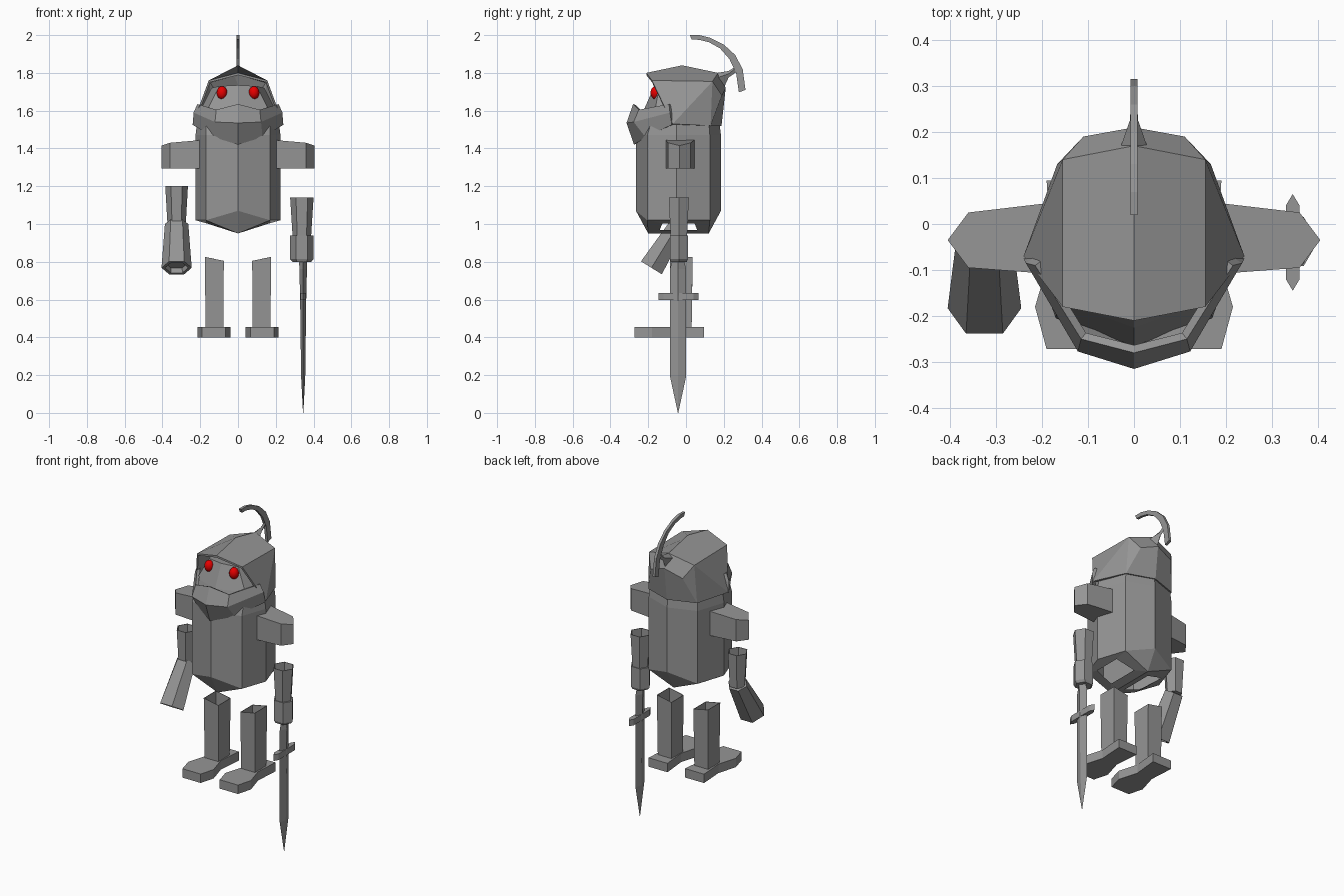
import bpy, bmesh, math
from mathutils import Vector

if "Cube" in bpy.data.objects:
    bpy.data.objects.remove(bpy.data.objects["Cube"])


def material(name, rgb):
    m = bpy.data.materials.new(name)
    m.diffuse_color = (*rgb, 1)
    m.use_nodes = True
    m.node_tree.nodes["Principled BSDF"].inputs["Base Color"].default_value = m.diffuse_color
    return m


STEEL = material("steel_grey", (0.3, 0.3, 0.3))
RED = material("eye_red", (0.8, 0.0, 0.0))


def build(name, verts, faces, mirror=False, shell=0, mat=STEEL):
    """Mesh from points and faces, optionally mirrored in x and thickened inwards."""
    bm = bmesh.new()
    vs = [bm.verts.new(v) for v in verts]
    for f in faces:
        bm.faces.new([vs[i] for i in f])
    if mirror:
        geom = bm.verts[:] + bm.edges[:] + bm.faces[:]
        bmesh.ops.mirror(bm, geom=geom, axis='X', merge_dist=0.001)
        bmesh.ops.remove_doubles(bm, verts=bm.verts[:], dist=0.001)
    bmesh.ops.recalc_face_normals(bm, faces=bm.faces[:])
    me = bpy.data.meshes.new(name)
    bm.to_mesh(me)
    bm.free()
    me.materials.append(mat)
    ob = bpy.data.objects.new(name, me)
    bpy.context.collection.objects.link(ob)
    if shell:
        mod = ob.modifiers.new("thickness", 'SOLIDIFY')
        mod.thickness, mod.offset = shell, -1
    return ob


def strips(rows, n, closed=True):
    """Quads joining consecutive rows of n points."""
    return [(r * n + i, r * n + (i + 1) % n, (r + 1) * n + (i + 1) % n, (r + 1) * n + i)
            for r in range(rows - 1) for i in range(n if closed else n - 1)]


def tube(name, start, end, rings, n=6, caps=(False, True), shell=0):
    """Faceted tube; each ring is (fraction along, radius in x, radius across)."""
    a, b = Vector(start), Vector(end)
    u = Vector((1, 0, 0))
    v = (b - a).normalized().cross(u)
    verts = []
    for t, ru, rv in rings:
        for i in range(n):
            w = 2 * math.pi * i / n
            k = rv / math.sin(math.pi / 3) if n == 6 else rv
            verts.append(a.lerp(b, t) + u * ru * math.cos(w) + v * k * math.sin(w))
    faces = strips(len(rings), n)
    if caps[0]:
        faces.append(tuple(range(n)))
    if caps[1]:
        faces.append(tuple(range(len(verts) - n, len(verts))))
    return build(name, verts, faces, shell=shell)


def prism(name, outline, z0, z1):
    """Plan outline pulled up from z0 to z1 (z1 may be one height per point)."""
    n = len(outline)
    tops = z1 if isinstance(z1, list) else [z1] * n
    verts = [(x, y, z0) for x, y in outline] + [(x, y, z) for (x, y), z in zip(outline, tops)]
    return build(name, verts, strips(2, n) + [tuple(range(n)), tuple(range(n, 2 * n))])


# Body: half outline rings, with the top rings forming the face dome
plan = [(0, -.265), (.17, -.205), (.225, -.05), (.167, .126), (0, .185)]
verts = [(x, y, z) for (x, y), z in zip(plan, (1.07, 1.02, 1.02, 1.02, 1.07))]
verts += [(x, y, 1.47) for x, y in plan]
verts += [(0, -.225, 1.6), (.165, -.165, 1.6), (.21, -.05, 1.58), (.16, .12, 1.55), (0, .175, 1.55)]
verts += [(0, -.165, 1.735), (.1, -.14, 1.73), (.14, -.03, 1.72), (.1, .08, 1.72), (0, .12, 1.72)]
faces = strips(4, 5, closed=False) + [(15, 16, 17, 18, 19)]
# Keel underneath with a leg opening on each side
verts += [(0, -.2, .95), (0, .12, .95),
          (.05, -.14, .967), (.05, .06, .967), (.165, .045, 1.003), (.165, -.125, 1.003)]
faces += [(0, 1, 20), (4, 3, 21), (20, 21, 23, 22), (21, 3, 24, 23),
          (3, 2, 1, 25, 24), (1, 20, 22, 25)]
build("body", verts, faces, mirror=True)

# Helmet shell
build("helmet",
      [(0, -.21, 1.80), (0, -.02, 1.84), (0, .17, 1.80),
       (.155, -.18, 1.76), (.155, .14, 1.755), (.24, -.07, 1.53),
       (0, .21, 1.72), (.11, .19, 1.68), (.167, .13, 1.52), (0, .188, 1.52)],
      [(0, 3, 4, 2, 1), (3, 5, 4), (4, 5, 8), (4, 8, 7), (2, 4, 7, 6), (6, 7, 8, 9)],
      mirror=True, shell=0.012)

# Visor guarding the jaw
build("visor",
      [(0, -.28, 1.635), (.115, -.25, 1.605), (.215, -.09, 1.635),
       (0, -.315, 1.535), (.122, -.277, 1.54), (.235, -.085, 1.59),
       (0, -.275, 1.42), (.13, -.215, 1.46), (.24, -.075, 1.525)],
      strips(3, 3, closed=False), mirror=True, shell=0.018)

# Eyes
for side, tag in ((-1, "left"), (1, "right")):
    bm = bmesh.new()
    bmesh.ops.create_uvsphere(bm, u_segments=12, v_segments=8, radius=1)
    for v in bm.verts:
        v.co = (v.co.x * .028 + side * .085, v.co.y * .028 - .16, v.co.z * .035 + 1.695)
    for f in bm.faces:
        f.smooth = True
    me = bpy.data.meshes.new("eye_" + tag)
    bm.to_mesh(me)
    bm.free()
    me.materials.append(RED)
    bpy.context.collection.objects.link(bpy.data.objects.new("eye_" + tag, me))

# Crest: curved blade and the spike holding it
outer = [(.02, 2.0), (.07, 2.0), (.13, 1.985), (.2, 1.95), (.26, 1.895), (.3, 1.82), (.315, 1.71)]
inner = [(.03, 1.977), (.07, 1.975), (.12, 1.963), (.18, 1.93), (.23, 1.873), (.265, 1.8), (.28, 1.697)]
verts = []
for (yo, zo), (yi, zi) in zip(outer, inner):
    verts += [(-.008, yo, zo), (.008, yo, zo), (.008, yi, zi), (-.008, yi, zi)]
build("crest", verts, strips(7, 4) + [(0, 1, 2, 3), (24, 25, 26, 27)])
build("crest_spike",
      [(-.03, .165, 1.775), (0, .165, 1.80), (.03, .165, 1.775), (0, .2, 1.72),
       (-.009, .225, 1.795), (0, .225, 1.81), (.009, .225, 1.795), (0, .225, 1.775),
       (-.006, .27, 1.83), (0, .265, 1.835), (.006, .27, 1.83), (0, .275, 1.81)],
      strips(3, 4) + [(0, 1, 2, 3), (8, 9, 10, 11)])

# Paired parts: shoulders, legs and feet
shoulder = [(.19, -.108), (.36, -.095), (.405, -.035), (.36, .025), (.19, .045)]
foot = [(.19, -.272), (.065, -.272), (.04, -.18), (.075, -.06), (.06, .095),
        (.19, .095), (.18, -.06), (.215, -.18)]
for s, tag in ((-1, "left"), (1, "right")):
    prism("shoulder_" + tag, [(s * x, y) for x, y in shoulder], 1.295,
          [1.445, 1.43, 1.415, 1.43, 1.445])
    prism("foot_" + tag, [(s * x, y) for x, y in foot], .40, .455)
    leg = [(s * x, y, z) for x, y, z in (
        (.078, -.08, .45), (.172, -.08, .45), (.172, .03, .45), (.078, .03, .45),
        (.075, -.085, .805), (.175, -.085, .825), (.175, .035, .825), (.075, .035, .805))]
    build("leg_" + tag, leg, strips(2, 4), shell=0.004)

# Left arm: upper sleeve and a hollow gauntlet reaching forward
tube("left_sleeve", (-.325, -.04, 1.2), (-.325, -.04, .99),
     [(0, .06, .052), (1, .048, .042)], shell=0.004)
tube("left_gauntlet", (-.325, -.04, 1.0), (-.325, -.183, .768),
     [(0, .062, .045), (1, .08, .065), (1, .062, .05), (.9, .058, .046)], caps=(True, True))

# Right arm: sleeve and cuff
tube("right_sleeve", (.338, -.038, 1.14), (.338, -.038, .92),
     [(0, .062, .053), (1, .048, .043)], shell=0.004)
tube("right_cuff", (.338, -.038, .94), (.338, -.038, .8),
     [(0, .062, .048), (.9, .062, .048), (1, .05, .042)], caps=(True, True))

# Sword
tube("sword_blade", (.345, -.042, .81), (.345, -.042, 0),
     [(0, .022, .03), (.06, .02, .043), (.27, .016, .043), (.76, .011, .043), (1, .001, .001)],
     n=4, caps=(True, True))
prism("sword_guard", [(.345, -.145), (.36, -.12), (.36, .04), (.345, .065), (.33, .04), (.33, -.12)],
      .597, .635)
